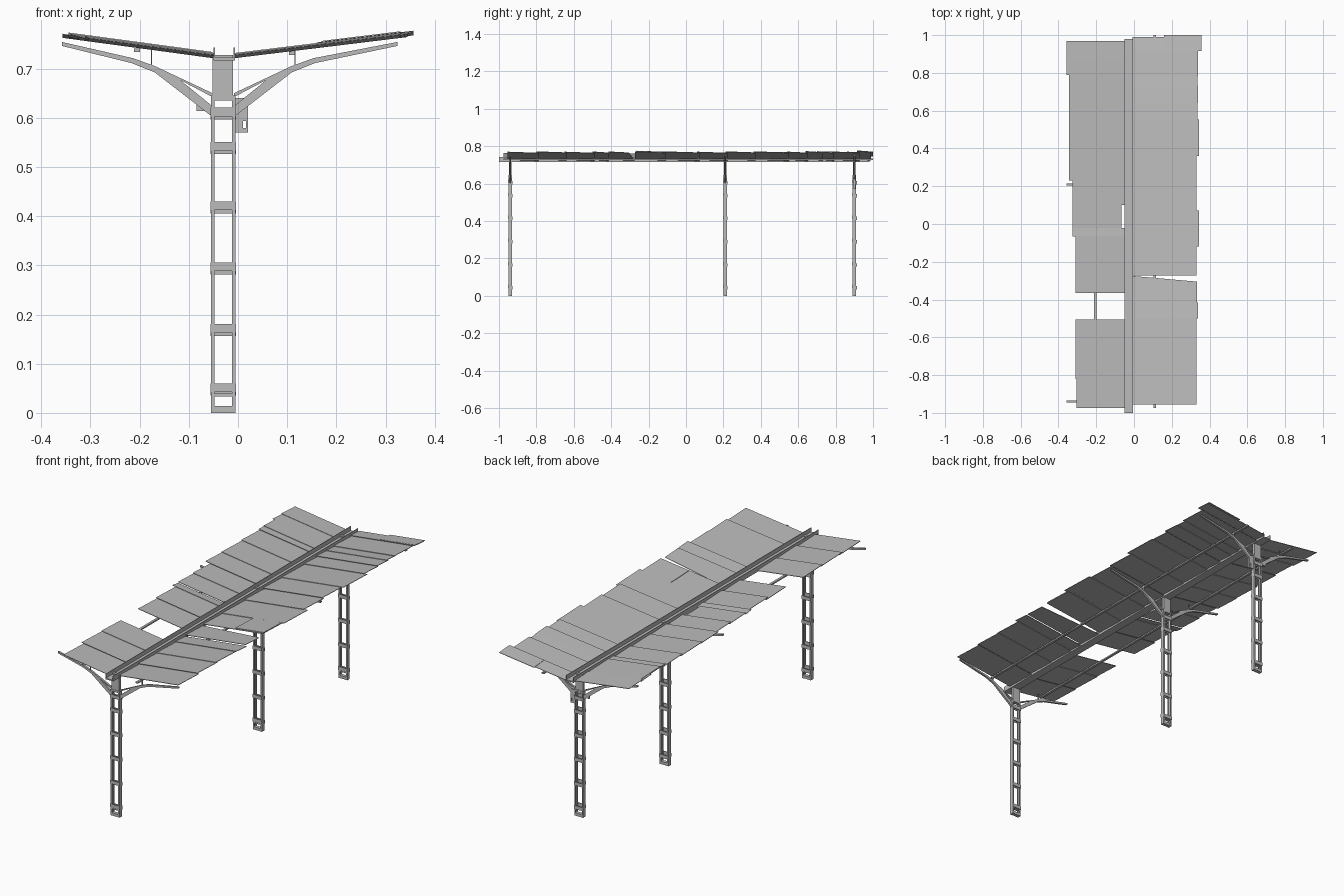
import bpy, bmesh

if "Cube" in bpy.data.objects:
    bpy.data.objects.remove(bpy.data.objects["Cube"], do_unlink=True)

grey = bpy.data.materials.new("weathered grey")
grey.use_nodes = True
grey.diffuse_color = (0.5, 0.5, 0.5, 1)
grey.node_tree.nodes["Principled BSDF"].inputs["Base Color"].default_value = (0.5, 0.5, 0.5, 1)

MID = -0.03                      # centre line of the columns
COLUMNS = (-0.94, 0.21, 0.90)


def finish(bm, name):
    bmesh.ops.recalc_face_normals(bm, faces=bm.faces)
    mesh = bpy.data.meshes.new(name)
    bm.to_mesh(mesh)
    bm.free()
    mesh.materials.append(grey)
    obj = bpy.data.objects.new(name, mesh)
    bpy.context.collection.objects.link(obj)
    return obj


def hexa(bm, corner):
    """Box whose corners come from corner(i, j, k), each index 0 or 1."""
    v = {(i, j, k): bm.verts.new(corner(i, j, k))
         for i in (0, 1) for j in (0, 1) for k in (0, 1)}
    ring = ((0, 0), (1, 0), (1, 1), (0, 1))
    for s in (0, 1):
        bm.faces.new([v[s, a, b] for a, b in ring])
        bm.faces.new([v[a, s, b] for a, b in ring])
        bm.faces.new([v[a, b, s] for a, b in ring])


def box(bm, xs, ys, zs):
    hexa(bm, lambda i, j, k: (xs[i], ys[j], zs[k]))


def prism(bm, outline, y, depth):
    """Flat plate with an x-z outline, centred on y."""
    face = bm.faces.new([bm.verts.new((x, y - depth / 2, z)) for x, z in outline])
    out = bmesh.ops.extrude_face_region(bm, geom=[face])["geom"]
    bmesh.ops.translate(bm, vec=(0, depth, 0),
                        verts=[g for g in out if isinstance(g, bmesh.types.BMVert)])


def roof_z(x):
    return 0.721 + (0.122 * (x + 0.008) if x > MID else 0.135 * (-0.05 - x))


# Lattice columns: two channels tied by batten plates
for n, y in enumerate(COLUMNS):
    bm = bmesh.new()
    for s in (-1, 1):
        outer, inner = MID + s * 0.025, MID + s * 0.0175
        box(bm, sorted((outer, outer - s * 0.003)), (y - 0.010, y + 0.010), (0, 0.645))
        for t in (-1, 1):
            box(bm, sorted((outer, inner)), sorted((y + t * 0.010, y + t * 0.007)), (0, 0.645))
    for z in (0.042, 0.163, 0.288, 0.412, 0.533, 0.603):
        box(bm, (MID - 0.0255, MID + 0.0255), (y - 0.013, y - 0.009), (z, z + 0.018))
        box(bm, (MID - 0.0255, MID + 0.0255), (y + 0.009, y + 0.013), (z - 0.007, z + 0.011))
    for z0, z1 in ((0, 0.014), (0.033, 0.039), (0.635, 0.645)):
        box(bm, (MID - 0.025, MID + 0.025), (y - 0.009, y + 0.009), (z0, z1))
    finish(bm, f"column_{n + 1}")

    # Head plate carrying the gutter
    bm = bmesh.new()
    box(bm, (MID - 0.022, MID + 0.020), (y - 0.007, y + 0.007), (0.64, 0.728))
    finish(bm, f"head_plate_{n + 1}")

    # Bracket arms on both sides, each with an open triangle near the column
    bm = bmesh.new()
    upper = ((0.022, 0.642), (0.022, 0.650), (0.139, 0.705), (0.139, 0.699), (0.088, 0.677))
    lower = ((0.025, 0.604), (0.025, 0.626), (0.088, 0.677), (0.139, 0.699), (0.139, 0.692))
    for s, tip in ((1, 0.354), (-1, 0.328)):
        rafter = ((0.139, 0.692), (0.139, 0.705), (0.183, 0.721), (tip, 0.754),
                  (tip, 0.746), (0.186, 0.711))
        for outline in (upper, lower, rafter):
            prism(bm, [(MID + s * x, z) for x, z in outline], y, 0.010)
        x = MID + s * 0.146
        box(bm, (x - 0.001, x + 0.001), (y - 0.004, y + 0.004), (0.704, roof_z(x)))
    finish(bm, f"bracket_{n + 1}")

# Switch box with a window, and a small lug, on the rear column
bm = bmesh.new()
y = COLUMNS[2]
for xs, zs in (((-0.005, 0.010), (0.57, 0.64)), ((0.016, 0.020), (0.57, 0.64)),
               ((0.010, 0.016), (0.57, 0.579)), ((0.010, 0.016), (0.593, 0.64))):
    box(bm, xs, (y - 0.005, y + 0.005), zs)
box(bm, (-0.084, -0.055), (y - 0.005, y + 0.005), (0.614, 0.626))
finish(bm, "switch_box")

# Central gutter: floor and two upright edges
bm = bmesh.new()
box(bm, (-0.050, -0.006), (-1, 0.98), (0.716, 0.722))
for x in (-0.050, -0.009):
    box(bm, (x, x + 0.003), (-1, 0.98), (0.716, 0.743))
finish(bm, "gutter")

# Purlins under the sheets
for name, x, y0, y1 in (("purlin_left", 0.11, -0.975, 1), ("purlin_right", -0.205, -0.96, 0.96)):
    bm = bmesh.new()
    z = roof_z(x)
    box(bm, (x - 0.006, x + 0.006), (y0, y1), (z - 0.008, z - 0.001))
    finish(bm, name)


def sheet(bm, x0, x1, y0, y1, lift=0.0, skew=0.0):
    """Thin roof sheet, tilted along y so that each laps over the next."""
    xs, ys = (x0, x1), (y0, y1)
    hexa(bm, lambda i, j, k: (xs[i], ys[j] + skew * i * (1 - j if skew > 0 else j),
                              roof_z(xs[i]) + lift + 0.006 * (1 - j) + 0.0025 * k))


def wing(name, inner, runs):
    """Each run holds a start y, then pairs of end y and outer x."""
    bm = bmesh.new()
    count = 0
    for start, *steps in runs:
        for end, x in steps:
            lap = 0.012 if (end, x) != steps[-1] else 0
            sheet(bm, inner, x, start, end + lap, 0.002 * (count % 3 == 1))
            start = end
            count += 1
    return bm


# Left wing, split by a wedge shaped crack
bm = wing("roof_left", -0.008, [
    (-0.955, (-0.80, 0.33), (-0.65, 0.33), (-0.50, 0.33), (-0.415, 0.34)),
    (-0.272, (-0.12, 0.33), (0.06, 0.345), (0.21, 0.33), (0.36, 0.33), (0.54, 0.345),
     (0.64, 0.335), (0.72, 0.34), (0.78, 0.335), (0.915, 0.34), (0.99, 0.357))])
sheet(bm, -0.008, 0.333, -0.415, -0.275, 0.001, -0.03)
sheet(bm, 0.16, 0.357, 0.92, 1.0, 0.003)
sheet(bm, 0.17, 0.33, -0.265, -0.095, 0.005)
finish(bm, "roof_left")

# Right wing, with a missing sheet and a slit beside the gutter
bm = wing("roof_right", -0.050, [
    (-0.975, (-0.82, -0.305), (-0.66, -0.31), (-0.505, -0.31)),
    (-0.365, (-0.22, -0.31), (-0.065, -0.31), (-0.02, -0.325)),
    (0.10, (0.23, -0.325), (0.36, -0.345), (0.52, -0.345), (0.66, -0.345),
     (0.79, -0.345), (0.86, -0.357), (0.97, -0.357))])
sheet(bm, -0.066, -0.325, -0.02, 0.112)
sheet(bm, -0.052, -0.345, 0.70, 0.86, 0.004)
finish(bm, "roof_right")
